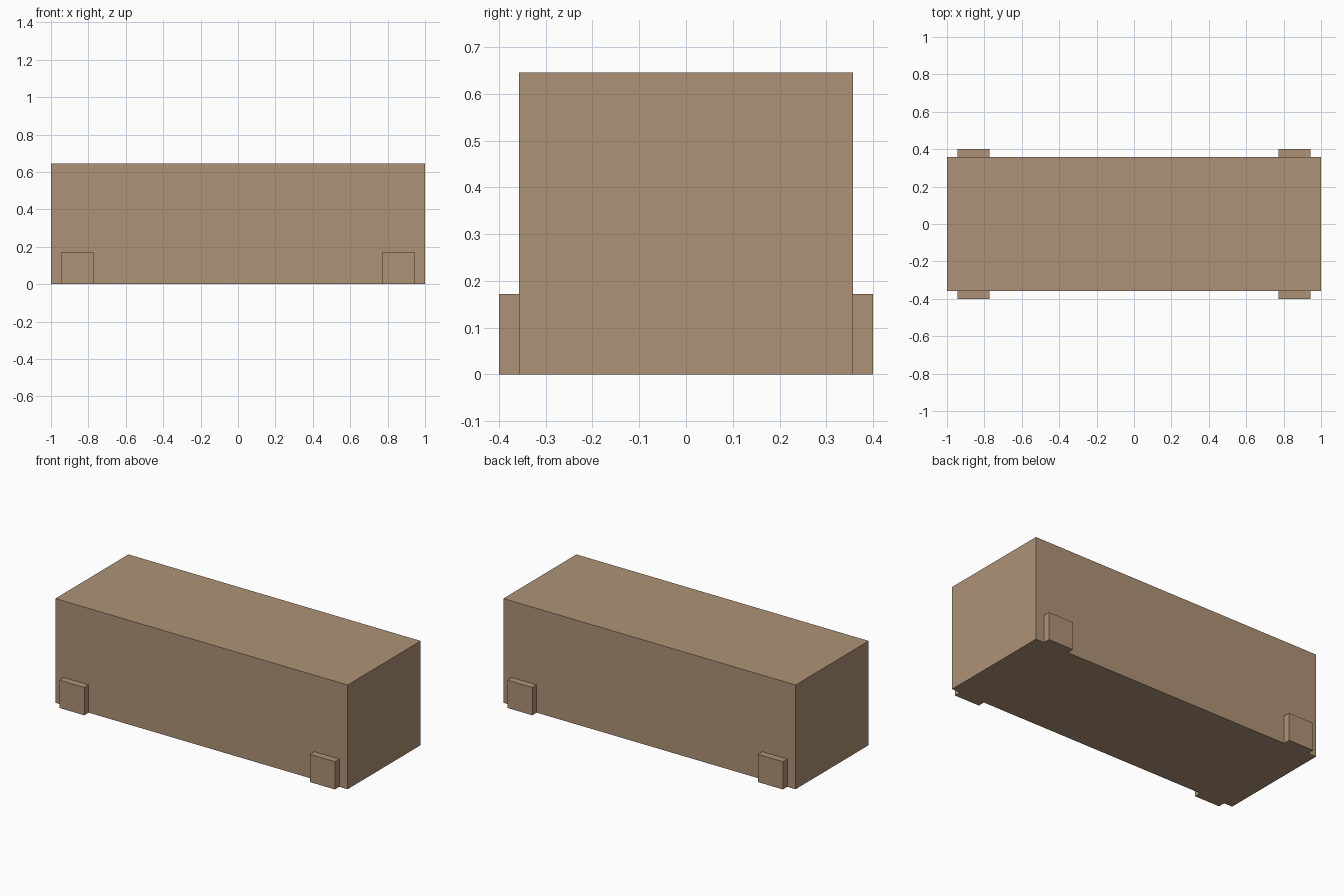
import bpy

if "Cube" in bpy.data.objects:
    bpy.data.objects.remove(bpy.data.objects["Cube"])

wood = bpy.data.materials.new("tan")
wood.diffuse_color = (0.42, 0.29, 0.18, 1)
wood.use_nodes = True
wood.node_tree.nodes["Principled BSDF"].inputs["Base Color"].default_value = wood.diffuse_color


def box(name, lo, hi):
    """Axis-aligned box between two corners."""
    centre = [(a + b) / 2 for a, b in zip(lo, hi)]
    bpy.ops.mesh.primitive_cube_add(size=1, location=centre)
    obj = bpy.context.object
    obj.name = name
    obj.scale = [b - a for a, b in zip(lo, hi)]
    bpy.ops.object.transform_apply(location=True, rotation=False, scale=True)
    obj.data.materials.append(wood)
    return obj


# Main block
box("body", (-1, -0.357, 0), (1, 0.357, 0.645))

# Side foot pads, one near each lower corner
for sx, x_name in ((-1, "left"), (1, "right")):
    for sy, y_name in ((-1, "front"), (1, "back")):
        xs = sorted((sx * 0.772, sx * 0.943))
        ys = sorted((sy * 0.357, sy * 0.4))
        box(f"{y_name}_{x_name}_foot", (xs[0], ys[0], 0), (xs[1], ys[1], 0.172))
